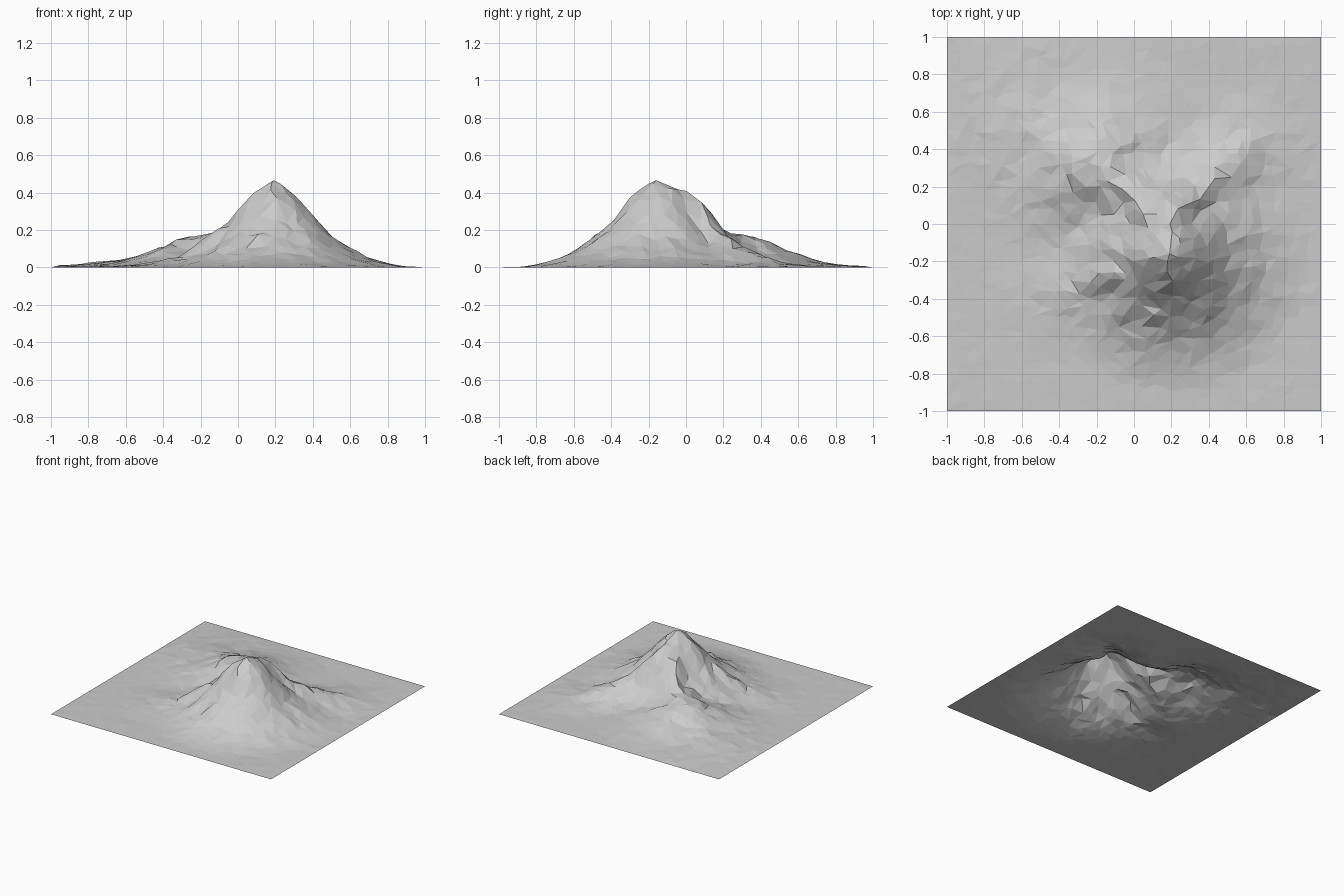
import bpy, bmesh, math, random
from mathutils import Vector, noise

random.seed(7)
cube = bpy.data.objects.get("Cube")
if cube:
    bpy.data.objects.remove(cube)

CELLS = 32
STEP = 2 / CELLS
PEAK = Vector((0.19, -0.16))

# Ridge lines: (half width, [(x, y, crest height), ...])
RIDGES = [
    (0.33, [(0.19, -0.16, 0.465), (0.19, -0.14, 0.46)]),                      # main peak
    (0.22, [(0.19, -0.16, 0.465), (0.20, 0.03, 0.40)]),                       # summit crest
    (0.20, [(0.13, 0.00, 0.39), (-0.02, 0.16, 0.22), (-0.20, 0.29, 0.18)]),   # saddle
    (0.30, [(-0.19, 0.31, 0.18), (-0.24, 0.31, 0.17), (-0.54, 0.48, 0.05)]),  # shoulder hill
    (0.18, [(0.20, 0.03, 0.40), (0.38, 0.18, 0.19), (0.60, 0.40, 0.05)]),     # right rear spur
    (0.20, [(0.19, -0.16, 0.465), (-0.05, -0.25, 0.23), (-0.32, -0.33, 0.05)]),
]


def falloff(distance, width):
    return max(0, math.exp(-(distance / width) ** 1.55) - 0.03) / 0.97


def height(p):
    """Highest ridge flank over a ground point, with rocky noise."""
    best = 0
    for width, line in RIDGES:
        for start, end in zip(line, line[1:]):
            a, b = Vector(start[:2]), Vector(end[:2])
            t = (p - a).dot(b - a) / (b - a).length_squared
            t = min(1, max(0, t))
            crest = start[2] + t * (end[2] - start[2])
            best = max(best, crest * falloff((p - a.lerp(b, t)).length, width))
    rock = noise.noise(Vector((p.x * 9, p.y * 9, 3))) + random.uniform(-0.4, 0.4)
    rough = 0.003 + 0.022 * min(1, best / 0.15)
    if (p - PEAK).length < 0.09:
        rough = 0
    return max(0, best + rough * rock + 0.001)


# Flat sheet with scattered points, cut into uneven triangles
bm = bmesh.new()
bmesh.ops.create_grid(bm, x_segments=CELLS, y_segments=CELLS, size=1)
inner = [v for v in bm.verts if not v.is_boundary]
for v in inner:
    v.co.x += random.uniform(-0.36, 0.36) * STEP
    v.co.y += random.uniform(-0.36, 0.36) * STEP
summit = min(inner, key=lambda v: (v.co.xy - PEAK).length)
summit.co.xy = PEAK
bmesh.ops.triangulate(bm, faces=bm.faces[:], quad_method='SHORT_EDGE')
bmesh.ops.beautify_fill(bm, faces=bm.faces[:], edges=bm.edges[:])

# Raise the mountain
for v in inner:
    v.co.z = height(v.co.xy)
bm.normal_update()

mesh = bpy.data.meshes.new("mountain_terrain")
bm.to_mesh(mesh)
bm.free()
terrain = bpy.data.objects.new("mountain_terrain", mesh)
bpy.context.collection.objects.link(terrain)

# Plain grey rock
rock = bpy.data.materials.new("grey_rock")
rock.use_nodes = True
colour = (0.6, 0.6, 0.6, 1)
rock.diffuse_color = colour
rock.node_tree.nodes["Principled BSDF"].inputs["Base Color"].default_value = colour
mesh.materials.append(rock)
